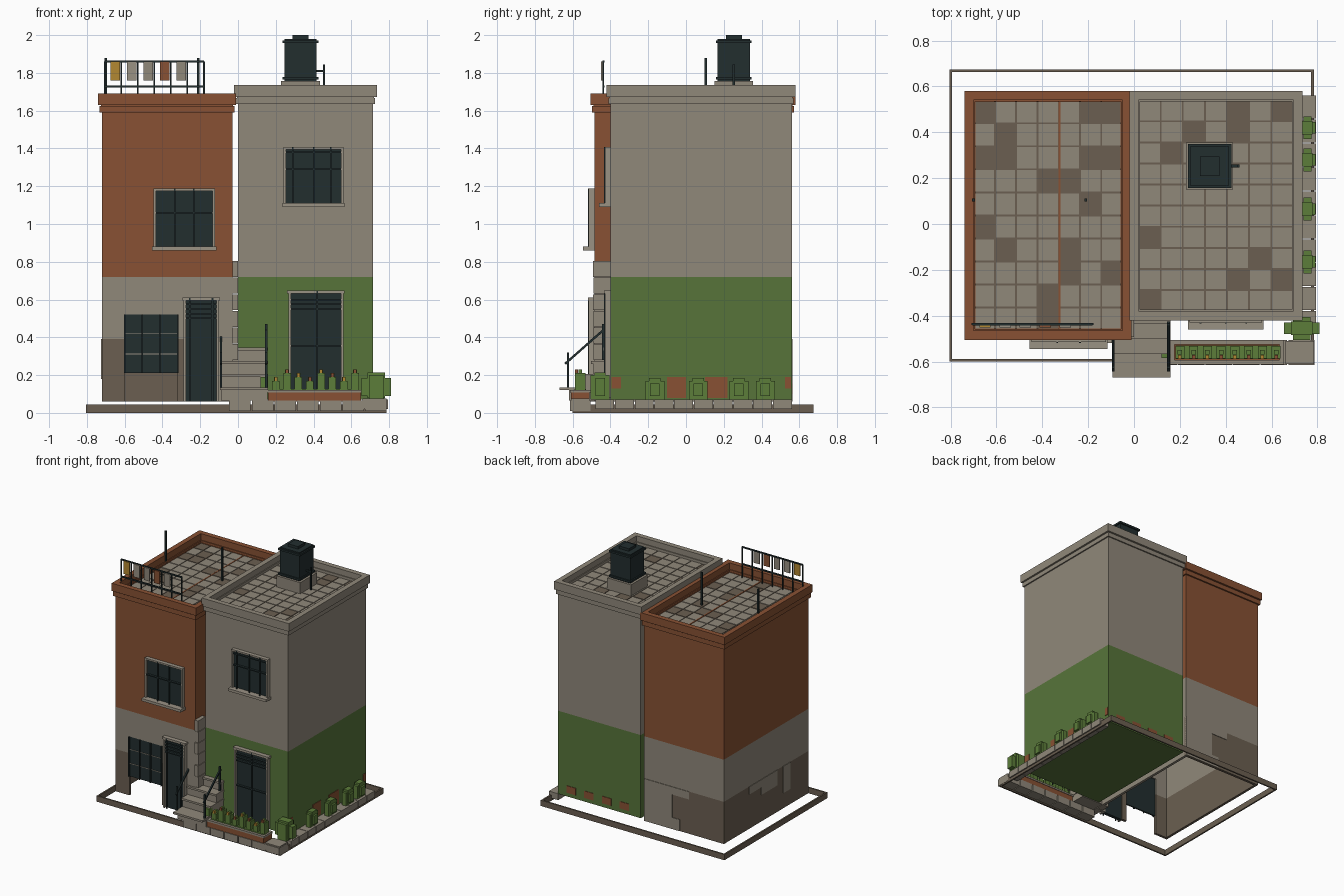
import bpy, bmesh
from mathutils import Matrix, Vector

old = bpy.data.objects.get("Cube")
if old:
    bpy.data.objects.remove(old, do_unlink=True)


def material(name, hex_code):
    srgb = [channel / 255 for channel in bytes.fromhex(hex_code)]
    linear = [((c + .055) / 1.055) ** 2.4 for c in srgb] + [1]
    mat = bpy.data.materials.new(name)
    mat.use_nodes = True
    mat.diffuse_color = linear
    mat.node_tree.nodes["Principled BSDF"].inputs["Base Color"].default_value = linear
    return mat


STONE = material("grey stone", "90887a")
TRIM = material("pale trim", "9a9284")
BRICK = material("rust brick", "885133")
GREEN = material("painted green", "57743a")
LEAF = material("leaf green", "5c7d3a")
BROWN = material("worn brown", "6b5f51")
DARK = material("dark metal", "222e2f")
OCHRE = material("ochre cloth", "b28832")

# Shared building lines: footprints are (left, right, front, back)
west, gap, front, back = -.72, -.03, -.485, .56
east, right_front = .715, -.4
LEFT_HOUSE = (west, gap, front, back)
RIGHT_HOUSE = (0, east, right_front, back)
base, worn, storey = .06, .39, .72
thick, thin = .02, .004


def boxes(name, mat, *bounds):
    """One object from boxes given as (left, right, front, back, bottom, top)."""
    bm = bmesh.new()
    for left, right, near, far, bottom, top in bounds:
        low, high = Vector((left, near, bottom)), Vector((right, far, top))
        bmesh.ops.create_cube(bm, size=1, matrix=Matrix.LocRotScale((low + high) / 2, None, high - low))
    mesh = bpy.data.meshes.new(name)
    bm.to_mesh(mesh)
    bm.free()
    mesh.materials.append(mat)
    ob = bpy.data.objects.new(name, mesh)
    bpy.context.collection.objects.link(ob)
    return ob


def grow(footprint, out):
    left, right, near, far = footprint
    return left - out, right + out, near - out, far + out


def ring(footprint, out, bottom, top, width):
    """Four wall boxes around a footprint enlarged by out."""
    left, right, near, far = grow(footprint, out)
    sides = ((left, right, near, near + width), (left, right, far - width, far),
             (left, left + width, near, far), (right - width, right, near, far))
    return [side + (bottom, top) for side in sides]


def block(x, y, half_x, half_y, bottom, top):
    return x - half_x, x + half_x, y - half_y, y + half_y, bottom, top


def spread(start, end, count):
    return [start + (end - start) * i / (count - 1) for i in range(count)]


def rod(name, start, end, radius=.006):
    start, end = Vector(start), Vector(end)
    ob = boxes(name, DARK, block(0, 0, radius, radius, 0, (end - start).length))
    ob.matrix_world = Matrix.LocRotScale(start, (end - start).to_track_quat("Z", "Y"), None)


def opening(name, wall, left, right, bottom, top, uprights, rails, sill=True):
    """Glass, surround, bars and sill on a wall whose front is at y = wall."""
    edge, proud = .013, wall - .03
    boxes(name + "_glass", DARK, (left, right, wall - edge, wall + edge, bottom, top))
    boxes(name + "_surround", TRIM,
          (left - edge, left, proud, wall, bottom, top), (right, right + edge, proud, wall, bottom, top),
          (left - edge, right + edge, proud, wall, top, top + edge))
    boxes(name + "_bars", DARK,
          *[block(x, proud, thin, thin, bottom, top + edge) for x in uprights],
          *[(left, right, proud, wall, z - thin, z + thin) for z in rails])
    if sill:
        boxes(name + "_sill", TRIM, (left - thick, right + thick, proud * 2 - wall, wall, bottom - thick, bottom))
    else:
        boxes(name + "_head", TRIM, (left - thick, right + thick, proud - thin, wall, top, top + edge + thin))


def paved_roof(name, footprint, level, pattern):
    """Square tiles over a bed; each # in the pattern is a worn tile."""
    left, right, near, far = grow(footprint, -.02)
    boxes(name + "_bed", BROWN, (left, right, near, far, level - thick, level - thin))
    rows = pattern.split()
    wide, deep = (right - left) / len(rows[0]), (far - near) / len(rows)
    tiles = {"#": [], ".": []}
    for r, row in enumerate(rows):
        for c, mark in enumerate(row):
            tiles[mark].append(block(left + (c + .5) * wide, far - (r + .5) * deep,
                                     wide / 2 - thin, deep / 2 - thin, level - .01, level))
    boxes(name + "_tiles", STONE, *tiles["."])
    boxes(name + "_worn_tiles", BROWN, *tiles["#"])


# Ground skirt, front kerb and side kerb
boxes("ground_skirt", BROWN, *ring((-.805, .785, -.6, .675), 0, 0, .045, .012))
boxes("front_kerb", STONE, *[block(x, -.56, .057, .055, .01, .066) for x in spread(.01, .73, 7)])
boxes("side_kerb", STONE, *[block(east + .04, y, .04, .05, .02, .07) for y in spread(-.43, .51, 10)])

# Left house: hollow lower storey with a worn base
window_left, window_right, window_bottom, window_top = -.6, -.32, .21, .52
door_left, door_right, door_top = -.275, -.115, .595
for name, mat, bottom, top in (("left_worn_base", BROWN, base, worn), ("left_lower_walls", STONE, worn, storey)):
    boxes(name, mat,
          (west, west + thick, front, back, bottom, top),
          (west, gap, back - thick, back, bottom, top),
          (west, window_left, front, front + thick, bottom, top),
          (window_right, door_left, front, front + thick, bottom, top))
boxes("left_inner_side_wall", STONE, (gap - thick, gap, front, back, base, storey))
boxes("left_front_wall", STONE,
      (door_right, gap, front, front + thick, base, storey),
      (window_left, window_right, front, front + thick, window_top, storey),
      (door_left, door_right, front, front + thick, door_top, storey))
boxes("worn_base_patches", STONE,
      (west - thin, west, -.26, -.17, .18, worn), (west - thin, west, -.1, .1, .27, worn),
      (west - thin, west, .1, .25, .33, worn), (-.42, door_left, back, back + thin, .33, worn),
      (-.34, door_left, back, back + thin, base, .15), (door_left, gap, back, back + thin, base, worn))

# Left house: brick upper storey, cornice and roof
boxes("left_upper_walls", BRICK, LEFT_HOUSE + (storey, 1.6))
boxes("left_cornice", BRICK, *ring(LEFT_HOUSE, .012, 1.59, 1.625, .04),
      *ring(LEFT_HOUSE, thin, 1.6, 1.64, .03), *ring(LEFT_HOUSE, thick, 1.63, 1.69, .04))
paved_roof("left_roof", LEFT_HOUSE, 1.62, """
    #....## .#..... ##...## ...##.. .....#. #...... .#..#.. ....#.# ...#... ...#...""")
boxes("left_roof_joint", BRICK, (-.33, -.32, front + thick, back - thick, 1.6, 1.622))

# Right house: green lower storey, stone upper storey, cornice and roof
boxes("right_lower_walls", GREEN, RIGHT_HOUSE + (.07, storey))
boxes("right_upper_walls", STONE, RIGHT_HOUSE + (storey, 1.65))
boxes("right_cornice", STONE, *ring(RIGHT_HOUSE, .01, 1.635, 1.668, .03),
      *ring(RIGHT_HOUSE, thin, 1.64, 1.69, .03), *ring(RIGHT_HOUSE, thick, 1.672, 1.735, .04))
paved_roof("right_roof", RIGHT_HOUSE, 1.67, """
    ....#.# ..#.#.. .#..... ....... ....... ....... #...... .....#. ....#.# #......""")

# Exposed masonry in the green paint
boxes("exposed_brick_side", BRICK, *[block(east, y, thin, half, bottom, .19) for y, half, bottom in
                                     ((-.37, .025, .13), (-.05, .05, .08), (.16, .06, .08), (.54, .015, .13))])
boxes("exposed_brick_back", BRICK, *[block(x, back, .04, thin, .1, .155) for x in spread(.14, .6, 4)])
boxes("exposed_stone_front", BROWN, (0, .14, right_front - thin, right_front, .27, .34))

# Corner stones where the two fronts meet
boxes("corner_stones", STONE, *[(gap, 0, front - thin * (i % 2 + 1), right_front, z, z + .084)
                                for i, z in enumerate(spread(.28, .72, 6))])

# Windows and doors
opening("left_upper_window", front, -.435, -.135, .88, 1.175, (-.335, -.235), [1.06])
opening("right_upper_window", right_front, .255, .545, 1.11, 1.395, (.29, .4, .49), (1.29, 1.38))
opening("left_door", front, door_left, door_right, base, door_top, (-.255, -.135), spread(.5, .575, 4), False)
opening("right_door", right_front, .28, .545, .08, .632, [.42], [.355] + spread(.55, .6, 3), False)
boxes("left_lower_glass", DARK, (window_left, window_right, front, front + .012, window_bottom, window_top))
boxes("left_lower_bars", DARK, *[block(x, front, thin, .012, window_bottom, window_top)
                                 for x in spread(window_left, window_right, 4)])
boxes("left_lower_rails", TRIM, *[(window_left, window_right, front - thin, front, z, z + thin) for z in (.31, .42)])

# Entrance steps and handrails
step_left, step_right, rise, tread = -.09, .16, .07, .065
for i in range(4):
    top, nose = .135 + i * rise, -.62 + i * tread
    left = gap if i == 3 else step_left
    lip = .05 if i == 0 else .012
    boxes("step_riser", STONE, (left, step_right - thin, nose, right_front, top - rise, top - .015))
    boxes("step_tread", STONE, (left - thin, step_right, nose - lip, right_front, top - .015, top))
for x, height in ((step_left, .4), (step_right - .01, .47)):
    rod("handrail", (x, -.64, .26), (x, -.43, .445))
    rod("handrail_lower_post", (x, -.625, .13), (x, -.625, .32))
    rod("handrail_upper_post", (x, -.44, .28), (x, -.44, height))

# Planter with flowers
planter = (.16, .65, -.61, -.51)
boxes("planter_box", BRICK, planter + (base, .112))
boxes("planter_rim", STONE, *ring(planter, thin, .108, .122, thick))
boxes("planter_bed", LEAF, grow(planter, -thick) + (.1, .126))
stems = [(x, .17 + i * 2 % 3 * thick) for i, x in enumerate(spread(.2, .62, 8))]
boxes("planter_plants", LEAF, block(.14, -.565, thick, thick, .13, .19),
      *[block(x, -.56, thick, .027, .12, z) for x, z in stems],
      *[block(x, -.56, .01, .01, z, z + thick) for x, z in stems])
for first, (name, mat) in enumerate((("ochre_flowers", OCHRE), ("rust_flowers", BRICK))):
    boxes(name, mat, *[block(x, -.58, .008, .008, z, z + thick) for x, z in stems[first::2]])
boxes("kerb_end_slab", STONE, (.66, .785, -.61, -.51, thick, .075))


# Bushes
def bush(name, x, y, half_x, half_y, top):
    boxes(name, LEAF, block(x, y, half_x, half_y / 2, .09, top - .03),
          block(x, y, half_x / 2, half_y, .07, top - .015),
          block(x, y, half_x * .6, half_y * .6, .08, top))


bush("corner_bush", .732, -.455, .077, .05, .215)
for y in (.42, .28, .065, -.165):
    bush("side_bush", .757, y, .035, .05, .185)

# Water tank and outlet pipe
tank_x, tank_y, tank_half = .33, .253, .085
boxes("tank_plinth", STONE, block(tank_x, tank_y, .103, .103, 1.66, 1.757))
boxes("water_tank", DARK, block(tank_x, tank_y, tank_half, tank_half, 1.755, 1.98),
      block(tank_x, tank_y, tank_half / 2, tank_half / 2, 1.98, 2),
      *[block(tank_x, tank_y, tank_half + .01, tank_half + .01, z, z + .014) for z in (1.765, 1.957)])
pipe_x = tank_x + .125
rod("outlet_pipe", (tank_x, tank_y, 1.81), (pipe_x, tank_y, 1.81))
rod("vent_pipe", (pipe_x, tank_y, 1.66), (pipe_x, tank_y, 1.845))

# Rooftop poles, drying rail and cloths
roof, rail_y, rail_top = 1.62, -.437, 1.86
for x in (-.7, -.21):
    rod("roof_pole", (x, .105, roof), (x, .105, 1.878))
posts = spread(-.705, -.18, 7)
for z in (1.727, rail_top):
    rod("drying_rail", (posts[0], rail_y, z), (posts[-1], rail_y, z), .005)
for x in posts:
    rod("rail_post", (x, rail_y, roof), (x, rail_y, rail_top), thin)
for x, mat in zip(spread(-.65, -.3, 5), (OCHRE, TRIM, STONE, BRICK, STONE)):
    boxes("hanging_cloth", mat, block(x, rail_y - .01, .025, thin, 1.76, rail_top))
